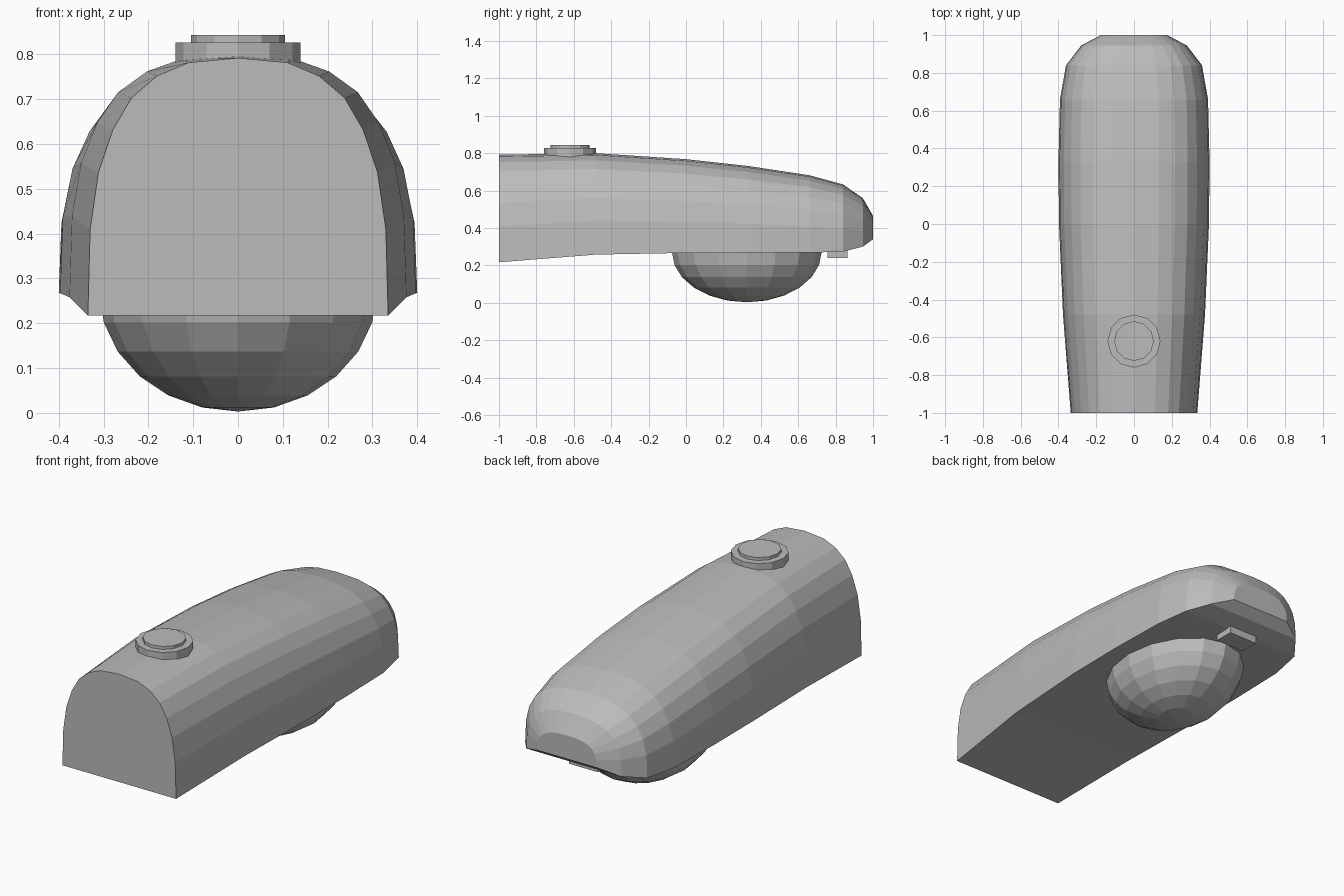
import bpy, bmesh
from mathutils import Matrix

cube = bpy.data.objects.get("Cube")
if cube:
    bpy.data.objects.remove(cube)

gray = bpy.data.materials.new("neutral gray")
gray.use_nodes = True
COLOR = (0.5, 0.5, 0.5, 1)
gray.diffuse_color = COLOR
gray.node_tree.nodes["Principled BSDF"].inputs["Base Color"].default_value = COLOR


def add_object(name, bm):
    bmesh.ops.recalc_face_normals(bm, faces=bm.faces)
    mesh = bpy.data.meshes.new(name)
    bm.to_mesh(mesh)
    bm.free()
    mesh.materials.append(gray)
    obj = bpy.data.objects.new(name, mesh)
    bpy.context.collection.objects.link(obj)
    return obj


def add_disc(name, radius, bottom, top):
    bm = bmesh.new()
    place = Matrix.Translation((0, -0.62, (bottom + top) / 2))
    bmesh.ops.create_cone(bm, cap_ends=True, segments=12, radius1=radius,
                          radius2=radius, depth=top - bottom, matrix=place)
    return add_object(name, bm)


# Housing: an arched section lofted along y (y, half width, bottom, top)
arch = [(1, 0), (0.985, 0.335), (0.93, 0.555), (0.835, 0.72),
        (0.71, 0.845), (0.54, 0.93), (0.33, 0.982)]
arch = arch + [(0, 1)] + [(-x, z) for x, z in reversed(arch)]
stations = [(-1, 0.335, 0.217, 0.792), (-0.48, 0.376, 0.258, 0.80),
            (0, 0.397, 0.267, 0.768), (0.33, 0.4, 0.268, 0.732),
            (0.66, 0.392, 0.268, 0.682), (0.84, 0.36, 0.274, 0.633),
            (0.945, 0.28, 0.3, 0.56), (1, 0.175, 0.34, 0.465)]
bm = bmesh.new()
rings = [[bm.verts.new((x * w, y, low + z * (high - low))) for x, z in arch]
         for y, w, low, high in stations]
for a, b in zip(rings, rings[1:]):
    for i in range(len(arch)):
        j = (i + 1) % len(arch)
        bm.faces.new((a[i], a[j], b[j], b[i]))
bm.faces.new(rings[0])
bm.faces.new(rings[-1])
add_object("lamp_housing", bm)

# Lens: lower half of an ellipsoid
bm = bmesh.new()
bmesh.ops.create_uvsphere(bm, u_segments=16, v_segments=12, radius=1)
bmesh.ops.delete(bm, geom=[v for v in bm.verts if v.co.z > 0.01], context='VERTS')
bmesh.ops.holes_fill(bm, edges=bm.edges)
lens_shape = Matrix.Translation((0, 0.325, 0.271)) @ Matrix.Diagonal((0.31, 0.4, 0.268, 1))
bmesh.ops.transform(bm, matrix=lens_shape, verts=bm.verts)
add_object("lens_dome", bm)

# Sensor socket on top
add_disc("socket_base", 0.14, 0.775, 0.827)
add_disc("socket_cap", 0.105, 0.82, 0.843)

# Latch under the nose
bm = bmesh.new()
latch_shape = Matrix.Translation((0, 0.81, 0.262)) @ Matrix.Diagonal((0.17, 0.106, 0.044, 1))
bmesh.ops.create_cube(bm, size=1, matrix=latch_shape)
add_object("latch", bm)
